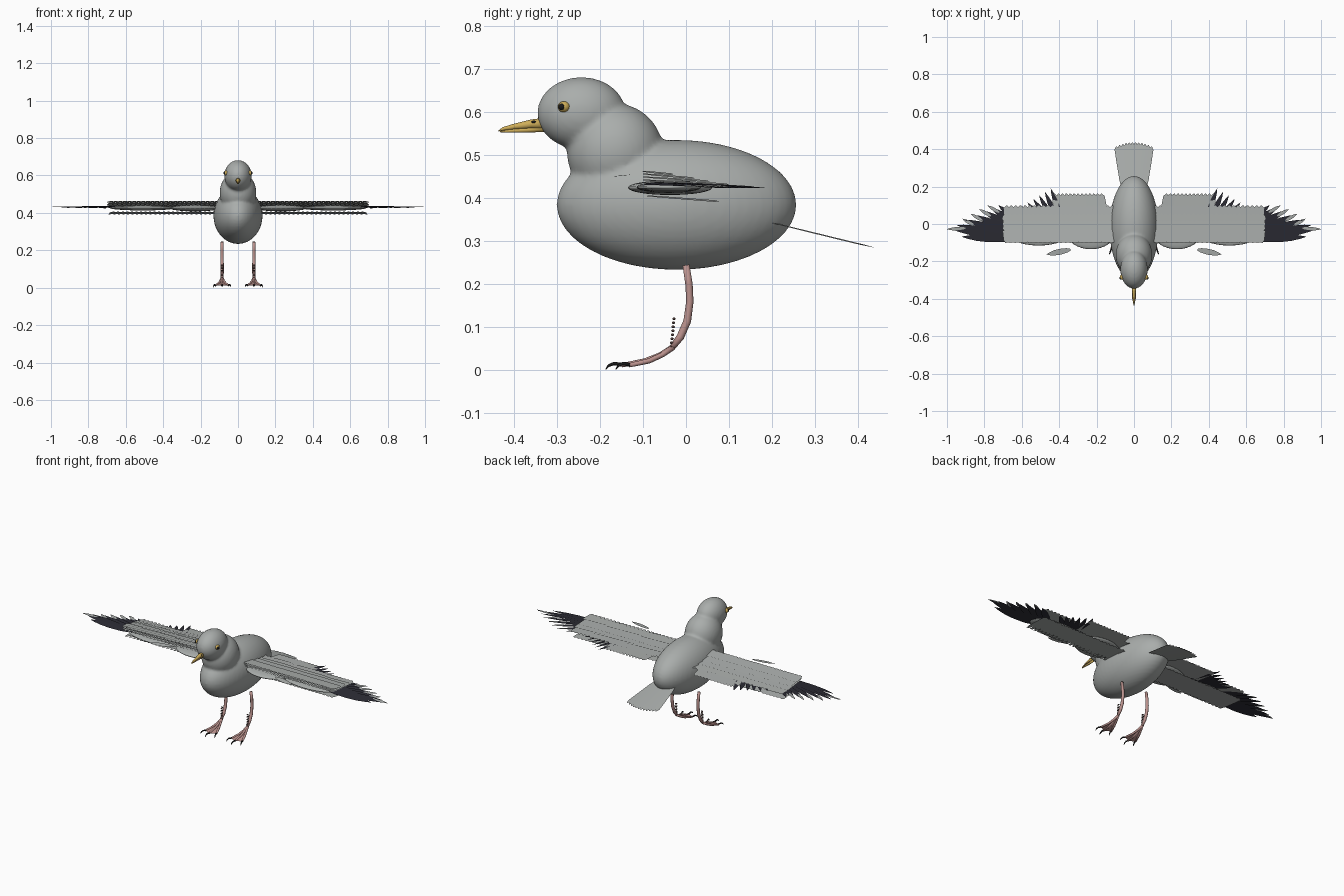
import bpy, bmesh, math
from mathutils import Vector, Matrix

if "Cube" in bpy.data.objects:
    bpy.data.objects.remove(bpy.data.objects["Cube"], do_unlink=True)


def material(name, r, g, b):
    m = bpy.data.materials.new(name)
    m.use_nodes = True
    m.diffuse_color = (r, g, b, 1)
    m.node_tree.nodes["Principled BSDF"].inputs["Base Color"].default_value = (r, g, b, 1)
    return m


GREY = material("plumage grey", 0.40, 0.42, 0.41)
DARK = material("flight feather black", 0.025, 0.025, 0.035)
PINK = material("leg pink", 0.50, 0.29, 0.27)
GOLD = material("beak gold", 0.62, 0.42, 0.10)
BLACK = material("claw black", 0.01, 0.01, 0.01)
BROWN = material("scale brown", 0.10, 0.06, 0.055)


def finish(name, bm, mat, mirror=False, smooth=False):
    mesh = bpy.data.meshes.new(name)
    bm.to_mesh(mesh)
    bm.free()
    mesh.materials.append(mat)
    for p in mesh.polygons:
        p.use_smooth = smooth
    ob = bpy.data.objects.new(name, mesh)
    bpy.context.collection.objects.link(ob)
    if mirror:
        mod = ob.modifiers.new("mirror", 'MIRROR')
        mod.use_mirror_merge = False
    return ob


def ellipsoid(bm, centre, radii, segs=32):
    mat = Matrix.Translation(centre) @ Matrix.Diagonal((*radii, 1))
    bmesh.ops.create_uvsphere(bm, u_segments=segs, v_segments=segs // 2, radius=1, matrix=mat)


def tube(bm, path, radii, sides=12):
    pts = [Vector(p) for p in path]
    rings = []
    for i, p in enumerate(pts):
        t = (pts[min(i + 1, len(pts) - 1)] - pts[max(i - 1, 0)]).normalized()
        u = t.orthogonal() if abs(t.x) > 0.9 else t.cross(Vector((1, 0, 0)))
        u.normalize()
        v = t.cross(u)
        angles = [2 * math.pi * k / sides for k in range(sides)]
        rings.append([bm.verts.new(p + radii[i] * (u * math.cos(a) + v * math.sin(a))) for a in angles])
    for a, b in zip(rings, rings[1:]):
        for k in range(sides):
            n = (k + 1) % sides
            bm.faces.new((a[k], a[n], b[n], b[k]))
    bm.faces.new(rings[0][::-1])
    bm.faces.new(rings[-1])
    bmesh.ops.recalc_face_normals(bm, faces=bm.faces[:])


POINTED = [(0, .35), (.15, .75), (.45, 1), (.7, .85), (.88, .45), (1, .03)]
BLUNT = [(0, .5), (.2, .9), (.6, 1), (.93, 1), (1, .12)]


def feather(bm, root, tip, half, shape=POINTED, roll=0.12):
    """Flat vane from root to tip, rolled so neighbours overlap."""
    root, tip = Vector(root), Vector(tip)
    d = tip - root
    side = Vector((0, 0, 1)).cross(d).normalized()
    side = Matrix.Rotation(roll, 3, d.normalized()) @ side
    pairs = [(bm.verts.new(root + d * t - side * half * w), bm.verts.new(root + d * t + side * half * w))
             for t, w in shape]
    for (a, b), (c, e) in zip(pairs, pairs[1:]):
        bm.faces.new((a, c, e, b))


def lerp(a, b, t):
    return a + (b - a) * t


# Body, neck and head blended into one skin
bm = bmesh.new()
ellipsoid(bm, (0, -0.022, 0.385), (0.131, 0.279, 0.151), 48)
ellipsoid(bm, (0, -0.165, 0.508), (0.098, 0.112, 0.113), 40)
ellipsoid(bm, (0, -0.243, 0.598), (0.073, 0.103, 0.084), 40)
body = finish("body", bm, GREY, smooth=True)
mod = body.modifiers.new("blend", 'REMESH')
mod.mode = 'VOXEL'
mod.voxel_size = 0.007
mod.use_smooth_shade = True
mod = body.modifiers.new("soften", 'SMOOTH')
mod.iterations = 6

# Eyes
bm = bmesh.new()
ellipsoid(bm, (0.063, -0.284, 0.613), (0.013, 0.014, 0.013), 20)
finish("eye", bm, GOLD, True, True)
bm = bmesh.new()
ellipsoid(bm, (0.070, -0.289, 0.613), (0.0085, 0.008, 0.008), 16)
finish("pupil", bm, BLACK, True, True)

# Beak
bm = bmesh.new()
tube(bm, [(0, -0.325, 0.574), (0, -0.36, 0.573), (0, -0.40, 0.567), (0, -0.425, 0.562), (0, -0.436, 0.557)],
     [0.014, 0.0105, 0.0065, 0.004, 0.001])
finish("upper_beak", bm, GOLD, smooth=True)
bm = bmesh.new()
tube(bm, [(0, -0.325, 0.563), (0, -0.37, 0.559), (0, -0.41, 0.557), (0, -0.434, 0.555)],
     [0.008, 0.006, 0.004, 0.001])
finish("lower_beak", bm, GOLD, smooth=True)
bm = bmesh.new()
feather(bm, (0, -0.34, 0.5625), (0, -0.428, 0.558), 0.011, roll=0)
finish("mouth_line", bm, PINK)
bm = bmesh.new()
ellipsoid(bm, (0.009, -0.354, 0.578), (0.003, 0.006, 0.003), 12)
finish("nostril", bm, BLACK, True, True)

# Legs, toes, webs and claws
LEG = 0.085
bm = bmesh.new()
tube(bm, [(LEG, 0, 0.245), (LEG, 0.007, 0.20), (LEG, 0.009, 0.16), (LEG, 0.003, 0.115),
          (LEG, -0.013, 0.078), (LEG, -0.033, 0.052)], [0.008, 0.0085, 0.0085, 0.009, 0.009, 0.007])
finish("leg", bm, PINK, True, True)

toes, webs, claws = bmesh.new(), bmesh.new(), bmesh.new()
edges = []
for spread, reach in ((-0.036, -0.132), (0, -0.15), (0.036, -0.132)):
    def at(t, z):
        return Vector((LEG + spread * t, lerp(-0.03, reach, t), z))
    line = [at(0, 0.054), at(0.25, 0.036), at(0.55, 0.022), at(1, 0.012)]
    tube(toes, line, [0.007, 0.006, 0.006, 0.005], 10)
    edges.append(line)
    tube(claws, [at(0.97, 0.013), at(1.15, 0.016), at(1.25, 0.011), at(1.31, 0.002)],
         [0.0045, 0.004, 0.003, 0.0006], 8)
for a, b in zip(edges, edges[1:]):
    va, vb = [webs.verts.new(p) for p in a], [webs.verts.new(p) for p in b]
    for i in range(3):
        webs.faces.new((va[i], va[i + 1], vb[i + 1], vb[i]))
finish("toes", toes, PINK, True, True)
finish("webbing", webs, PINK, True)
finish("claws", claws, BLACK, True, True)

# Shin scales
bm = bmesh.new()
for i in range(8):
    ellipsoid(bm, (LEG, lerp(-0.034, -0.028, i / 7), lerp(0.055, 0.12, i / 7)), (0.008, 0.004, 0.003), 10)
finish("shin_scales", bm, BROWN, True, True)

# Wing arms
bm = bmesh.new()
ellipsoid(bm, (0.23, -0.037, 0.425), (0.135, 0.098, 0.017))
ellipsoid(bm, (0.51, -0.04, 0.426), (0.175, 0.075, 0.013))
finish("wing_arm", bm, GREY, True, True)

# Upper and lower covert rows: trailing edge, front height, back height
COUNT = 24
bm = bmesh.new()
for row, (end, zf, zb) in enumerate([(0.10, 0.443, 0.433), (0.055, 0.450, 0.440),
                                     (0.02, 0.457, 0.447), (-0.03, 0.463, 0.456)]):
    for i in range(COUNT):
        x = lerp(0.11, 0.675, i / (COUNT - 1)) + 0.006 * (row % 2)
        feather(bm, (x, -0.10, zf), (x + 0.006, end, zb), 0.016, BLUNT)
finish("upper_coverts", bm, GREY, True)
bm = bmesh.new()
for i in range(COUNT):
    x = lerp(0.11, 0.67, i / (COUNT - 1))
    feather(bm, (x, -0.09, 0.406), (x + 0.006, 0.078, 0.393), 0.016, BLUNT)
finish("under_coverts", bm, GREY, True)

# Secondary feathers
bm = bmesh.new()
for i in range(13):
    x = lerp(0.13, 0.40, i / 12)
    feather(bm, (x, -0.06, 0.439), (lerp(0.175, 0.425, i / 12), 0.163, 0.426), 0.015, BLUNT)
finish("secondaries", bm, GREY, True)

# Dark inner and outer primaries, swinging from backward to outward
bm = bmesh.new()
for i in range(6):
    t = i / 5
    feather(bm, (lerp(0.37, 0.47, t), -0.02, 0.437), (lerp(0.445, 0.60, t), lerp(0.19, 0.095, t), 0.424), 0.015)
TIPS = [(0.725, 0.10), (0.77, 0.092), (0.815, 0.073), (0.86, 0.048),
        (0.905, 0.022), (0.95, -0.005), (0.985, -0.024), (0.92, -0.068)]
for i, (x, y) in enumerate(TIPS):
    t = i / 7
    feather(bm, (lerp(0.57, 0.66, t), lerp(-0.03, -0.085, t), 0.436), (x, y, lerp(0.424, 0.432, t)), 0.02)
finish("primaries", bm, DARK, True)

# Pale tips and loose thumb feather
bm = bmesh.new()
feather(bm, (0.90, -0.022, 0.434), (1.0, -0.028, 0.433), 0.009)
for x, y in TIPS[1:5]:
    feather(bm, (x - 0.05, y - 0.03, 0.431), (x + 0.012, y + 0.006, 0.427), 0.009)
finish("primary_tips", bm, GREY, True)
bm = bmesh.new()
feather(bm, (0.34, -0.137, 0.454), (0.468, -0.163, 0.452), 0.016)
finish("thumb_feather", bm, GREY, True)

# Tail fan
bm = bmesh.new()
for i in range(12):
    s = lerp(-1, 1, i / 11)
    feather(bm, (s * 0.06, 0.19, 0.346), (s * 0.094, 0.437 - 0.022 * s * s, 0.286 + 0.005 * s * s), 0.0125, BLUNT, 0.08)
finish("tail", bm, GREY)
